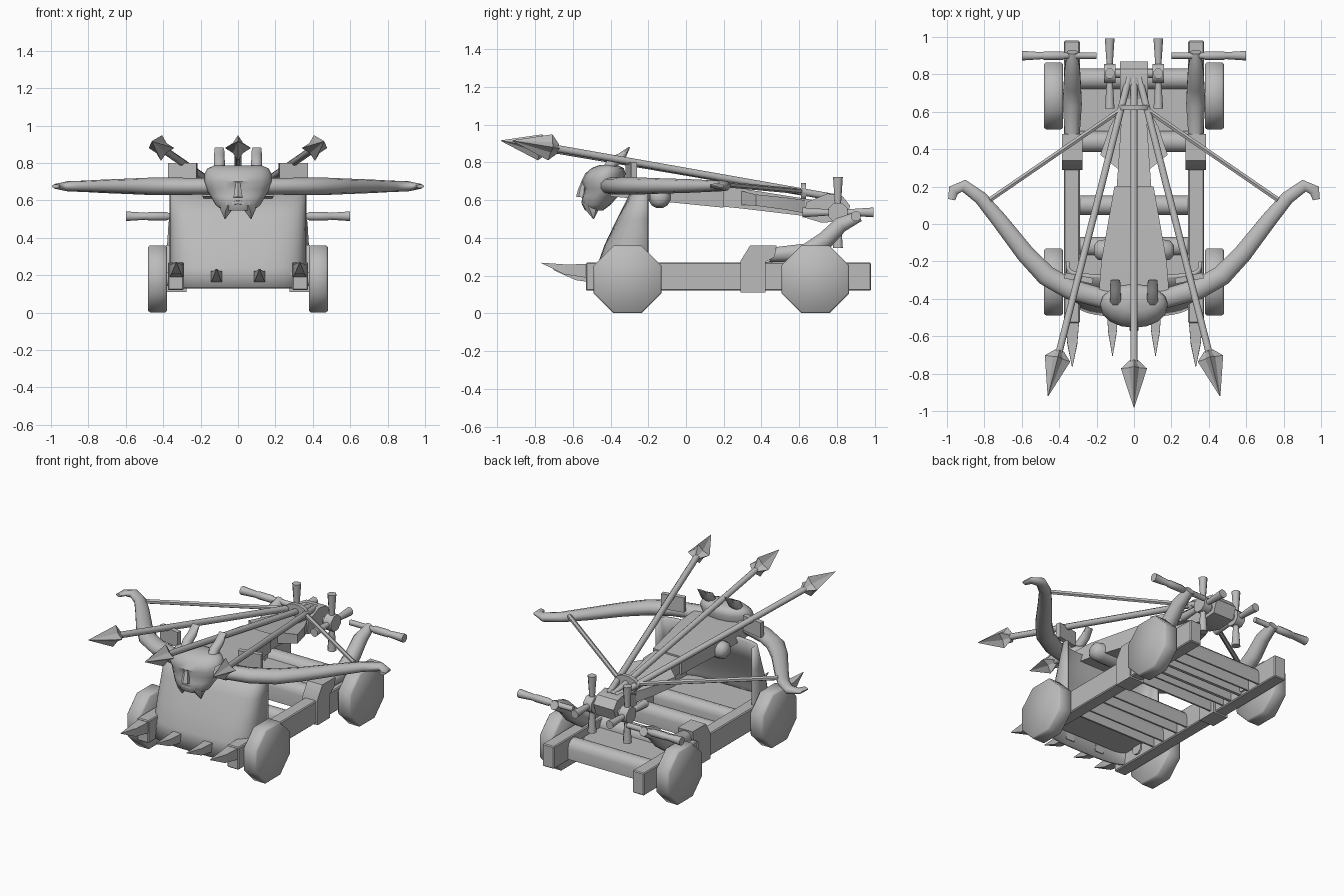
import bpy, bmesh, math
from mathutils import Vector

if "Cube" in bpy.data.objects:
    bpy.data.objects.remove(bpy.data.objects["Cube"])

grey = bpy.data.materials.new("plain grey")
grey.use_nodes = True
COLOR = (0.5, 0.5, 0.5, 1)
grey.diffuse_color = COLOR
grey.node_tree.nodes["Principled BSDF"].inputs["Base Color"].default_value = COLOR
SIDES = (("left", 1), ("right", -1))


def finish(name, bm, angle=35, bevel=0):
    bmesh.ops.recalc_face_normals(bm, faces=bm.faces)
    mesh = bpy.data.meshes.new(name)
    bm.to_mesh(mesh)
    bm.free()
    mesh.materials.append(grey)
    obj = bpy.data.objects.new(name, mesh)
    bpy.context.collection.objects.link(obj)
    if bevel:
        mod = obj.modifiers.new("bevel", "BEVEL")
        mod.width, mod.segments = bevel, 1
    if angle:
        bpy.ops.object.select_all(action="DESELECT")
        obj.select_set(True)
        bpy.context.view_layer.objects.active = obj
        bpy.ops.object.shade_smooth_by_angle(angle=math.radians(angle))
    return obj


def skin(bm, rings):
    loops = [[bm.verts.new(p) for p in ring] for ring in rings]
    n = len(loops[0])
    for a, b in zip(loops, loops[1:]):
        for i in range(n):
            bm.faces.new((a[i], a[(i + 1) % n], b[(i + 1) % n], b[i]))
    bm.faces.new(loops[0])
    bm.faces.new(loops[-1])


def tube(name, path, radii, n=8, angle=50):
    """Tapered tube along a path; each radius is a number or (sideways, upward)."""
    pts = [Vector(p) for p in path]
    rings = []
    for i, p in enumerate(pts):
        t = (pts[min(i + 1, len(pts) - 1)] - pts[max(i - 1, 0)]).normalized()
        side = t.cross((0, 0, 1))
        side = side.normalized() if side.length > 0.01 else Vector((1, 0, 0))
        up = side.cross(t)
        r = radii[i] if isinstance(radii, list) else radii
        rs, ru = r if isinstance(r, tuple) else (r, r)
        rings.append([p + side * rs * math.cos(a) + up * ru * math.sin(a)
                      for a in (math.tau * (k + 0.5) / n for k in range(n))])
    bm = bmesh.new()
    skin(bm, rings)
    return finish(name, bm, angle)


def box(name, x, y, z, bevel=0):
    bm = bmesh.new()
    skin(bm, [[(a, y[0], z[0]), (a, y[1], z[0]), (a, y[1], z[1]), (a, y[0], z[1])] for a in x])
    return finish(name, bm, 0, bevel)


def prism(name, x, outline):
    bm = bmesh.new()
    skin(bm, [[(a, y, z) for y, z in outline] for a in x])
    return finish(name, bm, 40)


def loft(name, stations):
    """Box-section body along y from (y, half width, low z, high z)."""
    bm = bmesh.new()
    skin(bm, [[(-w, y, lo), (w, y, lo), (w, y, hi), (-w, y, hi)] for y, w, lo, hi in stations])
    return finish(name, bm, 20)


# Chassis: rails, wheels, saddles, rear arms and front spikes
for tag, s in SIDES:
    box(tag + "_rail", (s * 0.29, s * 0.375), (-0.53, 0.98), (0.12, 0.27), 0.006)
    for end, y in (("front", -0.31), ("rear", 0.685)):
        tube(f"{tag}_{end}_wheel", [(s * x, y, 0.18) for x in (0.38, 0.39, 0.47, 0.48)],
             [0.185, 0.194, 0.194, 0.185], 8, 80)
        tube(f"{tag}_{end}_axle", [(s * 0.28, y, 0.18), (s * 0.4, y, 0.18)], 0.04)
    prism(tag + "_saddle", (s * 0.275, s * 0.385),
          [(0.29, 0.11), (0.29, 0.28), (0.34, 0.36), (0.48, 0.36), (0.47, 0.3), (0.42, 0.27), (0.42, 0.11)])
    tube(tag + "_rear_arm", [(s * 0.33, y, z) for y, z in
         ((0.44, 0.31), (0.64, 0.32), (0.74, 0.39), (0.82, 0.47), (0.92, 0.515))],
         [0.04, 0.055, 0.05, 0.045, 0.03])
    for kind, x, y, z, r in (("outer", 0.33, -0.52, 0.225, 0.052), ("inner", 0.115, -0.46, 0.19, 0.044)):
        tube(f"{tag}_{kind}_spike", [(s * x, y, z), (s * x, y - 0.12, z + 0.008), (s * x, y - 0.245, z + 0.042)],
             [r, r * 0.72, 0.002], 4, 0)

# Cross members: arched channels open underneath, with floor boards between
for name, y, z, r in (("rear_crossbar", 0.775, 0.2, 0.056), ("saddle_crossbar", 0.44, 0.22, 0.056),
                      ("middle_crossbar", 0.1, 0.2, 0.052), ("front_crossbar", -0.12, 0.2, 0.05)):
    outline = []
    for radius, turn in ((r, 1), (r - 0.012, -1)):
        arch = [(y - radius, 0.13)]
        arch += [(y - radius * math.cos(math.pi * k / 6), z + radius * math.sin(math.pi * k / 6)) for k in range(7)]
        arch.append((y + radius, 0.13))
        outline += arch[::turn]
    prism(name, (-0.3, 0.3), outline)
box("rear_floor", (-0.3, 0.3), (0.49, 0.73), (0.2, 0.215))
box("front_floor", (-0.3, 0.3), (-0.45, -0.16), (0.2, 0.215))
for i, y in enumerate((0.56, 0.65)):
    box(f"floor_joist_{i + 1}", (-0.3, 0.3), (y - 0.01, y + 0.01), (0.13, 0.205))

# Leaning front shield, wrapped round at the sides
COLS = 24
bm = bmesh.new()
grid = []
for z, depth in ((0.13, 0.285), (0.24, 0.265), (0.36, 0.222), (0.5, 0.155), (0.65, 0.08)):
    row = []
    for i in range(COLS + 1):
        a = math.pi * i / COLS
        c, d = math.cos(a), math.sin(a)
        x = 0.355 * math.copysign(abs(c) ** 0.55, c)
        row.append(bm.verts.new((x, -0.2 - depth * d ** 0.45, z)))
    grid.append(row)
for a, b in zip(grid, grid[1:]):
    for i in range(COLS):
        bm.faces.new((a[i], a[i + 1], b[i + 1], b[i]))
shield = finish("front_shield", bm, 40)
solid = shield.modifiers.new("thickness", "SOLIDIFY")
solid.thickness, solid.offset = 0.02, 0

# Stock of the large bow
loft("stock", [(-0.4, 0.19, 0.62, 0.70), (-0.2, 0.175, 0.60, 0.70), (0.2, 0.105, 0.56, 0.68)])
loft("stock_rear", [(0.1, 0.1, 0.575, 0.68), (0.3, 0.085, 0.555, 0.66), (0.68, 0.06, 0.51, 0.60)])
loft("stock_collar", [(0.29, 0.08, 0.575, 0.65), (0.37, 0.18, 0.57, 0.63),
                      (0.52, 0.13, 0.55, 0.615), (0.63, 0.07, 0.53, 0.60)])
tube("stock_pivot", [(x, -0.14, 0.615) for x in (-0.215, -0.195, -0.15, 0.15, 0.195, 0.215)],
     [0.025, 0.052, 0.06, 0.06, 0.052, 0.025], 12)
prism("trigger_housing", (-0.075, 0.075),
      [(0.62, 0.51), (0.64, 0.59), (0.75, 0.635), (0.83, 0.62), (0.87, 0.57), (0.84, 0.49), (0.72, 0.48)])
tube("nock_block", [(0, 0.61, 0.64), (0, 0.635, 0.64)], [(0.085, 0.052)] * 2, 12)

# Bow limbs, strings and limb clamps
LIMB = [(0, -0.41), (0.16, -0.40), (0.34, -0.35), (0.47, -0.275), (0.58, -0.16),
        (0.72, 0.02), (0.82, 0.14), (0.91, 0.205), (0.965, 0.18), (0.975, 0.13)]
WIDTHS = [0.05, 0.055, 0.058, 0.058, 0.052, 0.045, 0.038, 0.034, 0.032, 0.02]
for tag, s in SIDES:
    tube(tag + "_bow_limb", [(s * x, y, 0.675) for x, y in LIMB],
         [(w, w * 0.8 if w > 0.032 else w * 0.5) for w in WIDTHS], 10)
    tube(tag + "_bowstring", [(s * 0.77, 0.13, 0.69), (s * 0.05, 0.625, 0.645)], 0.015, 6)
    tube(tag + "_limb_clamp", [(s * 0.22, -0.305, 0.75), (s * 0.37, -0.275, 0.75)], [(0.022, 0.07)] * 2, 4, 0)

# Bolts: shaft and star-section head
for tag, x, tip_y in (("left", 0.46, -0.92), ("centre", 0, -0.98), ("right", -0.46, -0.92)):
    start, tip = Vector((0.06 * x, 0.78, 0.615)), Vector((x, tip_y, 0.915))
    along = (tip - start).normalized()
    tube(tag + "_bolt_shaft", [start, tip - along * 0.2], 0.02, 8)
    side = along.cross((0, 0, 1)).normalized()
    up = side.cross(along)
    rings = []
    for back, r in ((0.255, 0.024), (0.21, 0.07), (0.0, 0.002)):
        rings.append([tip - along * back + (side * math.cos(k * math.pi / 4) + up * math.sin(k * math.pi / 4))
                      * r * (1 if k % 2 == 0 else 0.55) for k in range(8)])
    bm = bmesh.new()
    skin(bm, rings)
    finish(tag + "_bolt_head", bm, 0)

# Horned figurehead: stacked elliptical sections of (z, half width, front y, back y)
bm = bmesh.new()
rings = []
for z, w, front, back in ((0.545, 0.08, -0.535, -0.44), (0.575, 0.12, -0.55, -0.40), (0.62, 0.145, -0.55, -0.36),
                          (0.66, 0.17, -0.535, -0.34), (0.70, 0.18, -0.555, -0.33), (0.74, 0.18, -0.535, -0.32),
                          (0.77, 0.165, -0.50, -0.33), (0.785, 0.13, -0.46, -0.36)):
    mid, half = (front + back) / 2, (back - front) / 2
    rings.append([(w * math.cos(a), mid + half * math.sin(a), z)
                  for a in (math.tau * k / 16 for k in range(16))])
skin(bm, rings)
finish("figurehead", bm, 50)
tube("figurehead_nose", [(0, -0.54, 0.70), (0, -0.55, 0.66), (0, -0.555, 0.615)], [0.012, 0.02, 0.028], 6)
tube("figurehead_mouth", [(-0.06, -0.525, 0.58), (0, -0.54, 0.59), (0.06, -0.525, 0.58)], 0.016, 6)
for tag, s in SIDES:
    tube(tag + "_beard_point", [(s * 0.055, -0.50, 0.58), (s * 0.065, -0.495, 0.545), (s * 0.07, -0.49, 0.50)],
         [0.045, 0.032, 0.002], 6)
    tube(tag + "_horn", [(s * 0.1, y, z) for y, z in ((-0.43, 0.74), (-0.39, 0.80), (-0.34, 0.83), (-0.30, 0.88))],
         [0.03, 0.032, (0.03, 0.025), (0.028, 0.004)], 8)

# Winding gear: spoked wheels, hubs and crank handles
tube("winch_axle", [(-0.16, 0.805, 0.535), (0.16, 0.805, 0.535)], 0.025)
for tag, s in SIDES:
    x, y, z = s * 0.13, 0.805, 0.535
    tube(tag + "_winch_hub", [(x - 0.03, y, z), (x + 0.03, y, z)], 0.055)
    for name, dy, dz in (("level", 1, 0), ("upright", 0, 1)):
        tube(f"{tag}_{name}_spoke", [(x, y + dy * d, z + dz * d) for d in (-0.188, -0.05, 0.05, 0.188)],
             [0.028, 0.018, 0.018, 0.028])
    tube(tag + "_crank", [(s * d, 0.9, 0.515) for d in (0.2, 0.37, 0.38, 0.48, 0.49, 0.6)],
         [0.018, 0.018, 0.024, 0.024, 0.02, 0.028])
